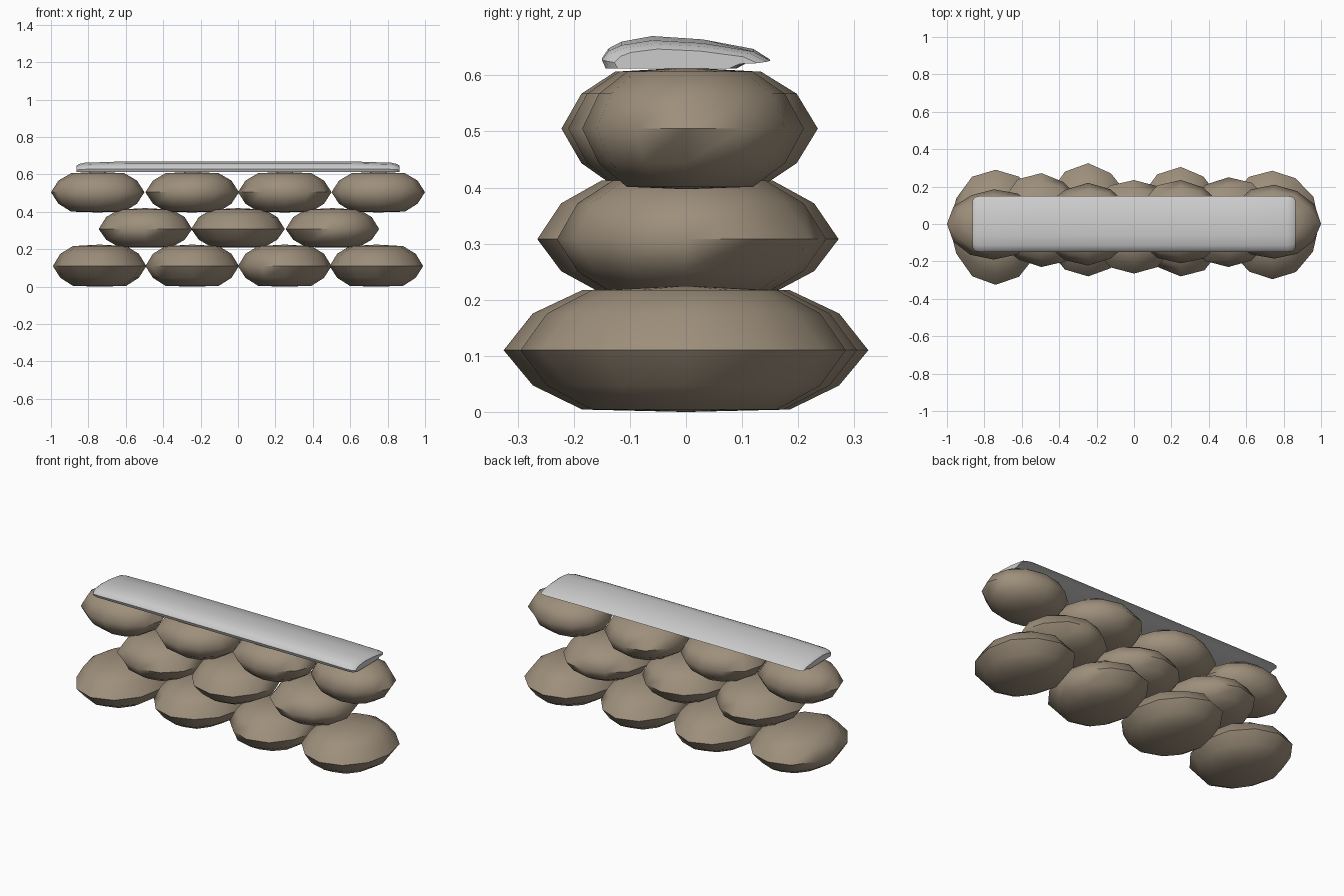
import bpy, bmesh, math, random

if "Cube" in bpy.data.objects:
    bpy.data.objects.remove(bpy.data.objects["Cube"])

random.seed(4)
stone_mat = bpy.data.materials.new("stone")
stone_mat.diffuse_color = (0.34, 0.275, 0.2, 1)
stone_mat.use_nodes = True
stone_mat.node_tree.nodes["Principled BSDF"].inputs["Base Color"].default_value = stone_mat.diffuse_color


def finish(bm, name, mat=None, angle=60):
    bmesh.ops.recalc_face_normals(bm, faces=bm.faces)
    me = bpy.data.meshes.new(name)
    bm.to_mesh(me)
    bm.free()
    ob = bpy.data.objects.new(name, me)
    bpy.context.collection.objects.link(ob)
    if mat:
        me.materials.append(mat)
    bpy.ops.object.select_all(action='DESELECT')
    ob.select_set(True)
    bpy.context.view_layer.objects.active = ob
    bpy.ops.object.shade_smooth_by_angle(angle=math.radians(angle))
    return ob


def stone(name, x, z, front, back, top, bottom):
    """Flattened low-poly pebble: 12 sides, slightly irregular."""
    bm = bmesh.new()
    n = 12
    levels = [(-0.96, 0.57), (-0.57, 0.84), (0, 1), (0.57, 0.84), (0.93, 0.57)]
    rings = []
    for h, r in levels:
        ring = []
        for i in range(n):
            a = 2 * math.pi * i / n
            k = r * (1 if i % 3 == 0 else random.uniform(0.95, 1.02))
            c, s = math.cos(a), math.sin(a)
            ring.append(bm.verts.new((x + 0.25 * k * c,
                                      k * s * (back if s > 0 else front),
                                      z + h * (top if h > 0 else bottom))))
        rings.append(ring)
    lo = bm.verts.new((x, 0, z - bottom))
    hi = bm.verts.new((x, 0, z + top))
    for i in range(n):
        j = (i + 1) % n
        for a, b in zip(rings, rings[1:]):
            bm.faces.new((a[i], a[j], b[j], b[i]))
        bm.faces.new((rings[0][j], rings[0][i], lo))
        bm.faces.new((rings[-1][i], rings[-1][j], hi))
    finish(bm, name, stone_mat)


# Courses of stones: height, half heights, then (x, front depth, back depth)
courses = {
    "bottom_stone": (0.11, 0.115, 0.11, [(-0.74, 0.325, 0.29), (-0.245, 0.28, 0.325),
                                         (0.25, 0.28, 0.305), (0.74, 0.295, 0.285)]),
    "middle_stone": (0.308, 0.112, 0.1, [(-0.495, 0.23, 0.272), (0, 0.265, 0.235),
                                         (0.505, 0.23, 0.25)]),
    "top_stone": (0.505, 0.109, 0.108, [(-0.75, 0.19, 0.185), (-0.245, 0.222, 0.22),
                                        (0.25, 0.21, 0.235), (0.75, 0.185, 0.21)]),
}
for name, (z, top, bottom, items) in courses.items():
    for i, (x, front, back) in enumerate(items):
        stone(f"{name}_{i + 1}", x, z, front, back, top, bottom)

# Cap slab: rounded wedge cross-section lofted along x, tapering at the ends
profile = [(-0.143, 0.612), (-0.15, 0.63), (-0.138, 0.648), (-0.115, 0.66),
           (-0.06, 0.67), (0.03, 0.664), (0.12, 0.647), (0.15, 0.628),
           (0.112, 0.626), (0.09, 0.612)]
half = [(0.6, 1, 1), (0.82, 1, 0.87), (0.85, 0.96, 0.76), (0.863, 0.85, 0.6)]
stations = [(-x, a, b) for x, a, b in reversed(half)] + half
bm = bmesh.new()
rings = [[bm.verts.new((x, y * sy, 0.612 + (z - 0.612) * sz)) for y, z in profile]
         for x, sy, sz in stations]
m = len(profile)
for a, b in zip(rings, rings[1:]):
    for i in range(m):
        j = (i + 1) % m
        bm.faces.new((a[i], a[j], b[j], b[i]))
bm.faces.new(rings[0])
bm.faces.new(rings[-1])
finish(bm, "cap_slab", None, 40)
